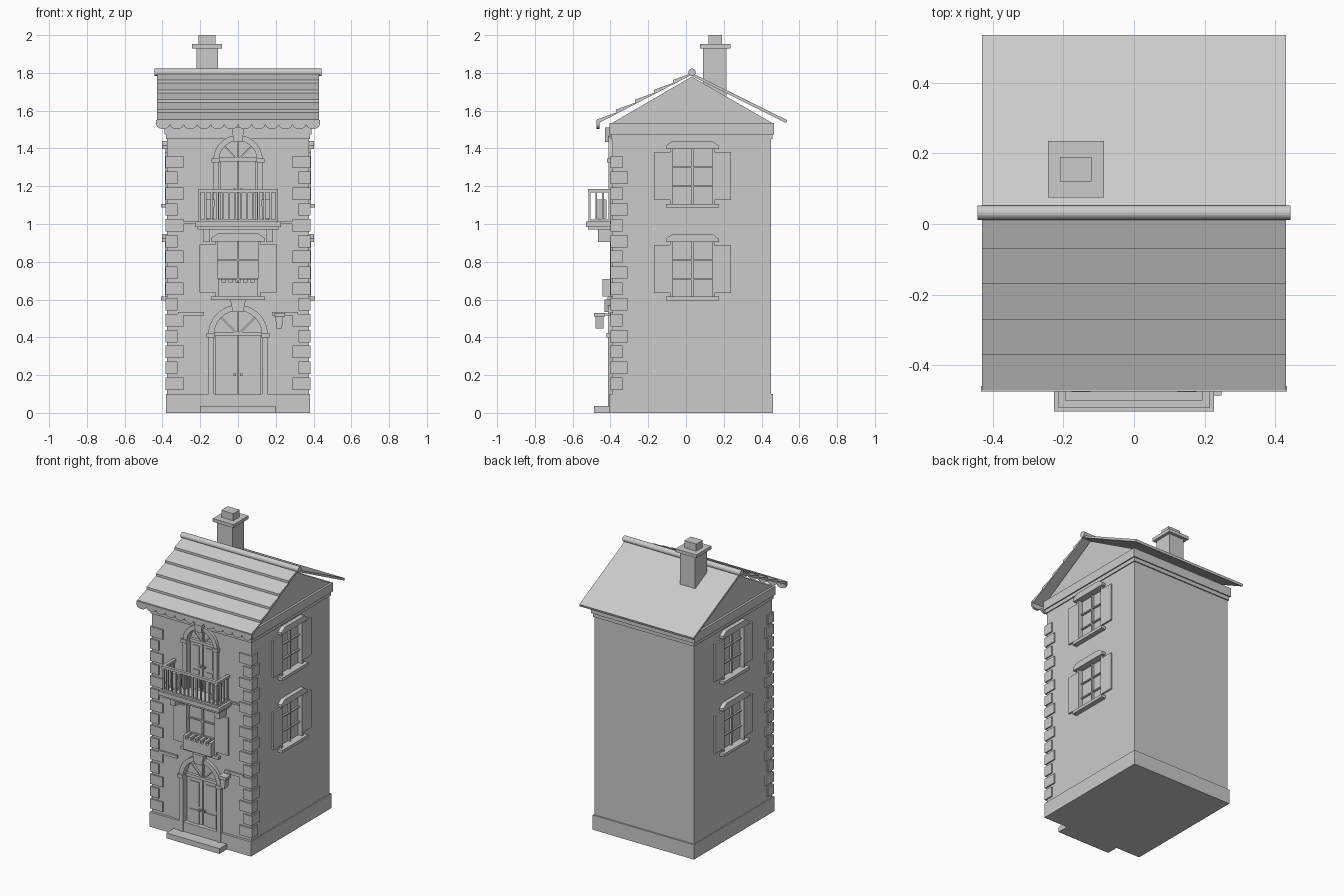
import bpy, bmesh, math
from mathutils import Vector

if "Cube" in bpy.data.objects:
    bpy.data.objects.remove(bpy.data.objects["Cube"])

stone = bpy.data.materials.new("plain grey")
stone.diffuse_color = (0.6, 0.6, 0.6, 1)
stone.use_nodes = True
stone.node_tree.nodes["Principled BSDF"].inputs["Base Color"].default_value = stone.diffuse_color

# Facades map (u, z, outward depth) to world space
def front(u, z, d): return Vector((u, -0.39 - d, z))
def right(u, z, d): return Vector((0.375 + d, u, z))
def left(u, z, d): return Vector((-0.375 - d, u, z))


def prism(name, pts, d0, d1, side=front):
    """Extrude a (u, z) outline between two depths on a facade."""
    bm = bmesh.new()
    a = [bm.verts.new(side(u, z, d0)) for u, z in pts]
    b = [bm.verts.new(side(u, z, d1)) for u, z in pts]
    bm.faces.new(a)
    bm.faces.new(b)
    for i in range(len(pts)):
        j = (i + 1) % len(pts)
        bm.faces.new((a[i], a[j], b[j], b[i]))
    bmesh.ops.recalc_face_normals(bm, faces=bm.faces)
    me = bpy.data.meshes.new(name)
    bm.to_mesh(me)
    bm.free()
    me.materials.append(stone)
    ob = bpy.data.objects.new(name, me)
    bpy.context.collection.objects.link(ob)
    return ob


def slab(name, u0, u1, z0, z1, d0, d1, side=front):
    return prism(name, [(u0, z0), (u1, z0), (u1, z1), (u0, z1)], d0, d1, side)


def box(name, x0, x1, y0, y1, z0, z1):
    return slab(name, x0, x1, z0, z1, y0, y1, lambda u, z, d: Vector((u, d, z)))


def along_x(name, pts, x0, x1):
    return prism(name, pts, x0, x1, lambda u, z, d: Vector((d, u, z)))


def arc(r, zc, a0=0, a1=180, n=20):
    out = []
    for i in range(n + 1):
        t = math.radians(a0 + (a1 - a0) * i / n)
        out.append((r * math.cos(t), zc + r * math.sin(t)))
    return out


def arch(r, z0, zc):
    return [(r, z0)] + arc(r, zc) + [(-r, z0)]


def cut(target, cutter):
    cutter.hide_render = True
    cutter.hide_viewport = True
    cutter.display_type = 'WIRE'
    mod = target.modifiers.new("opening", 'BOOLEAN')
    mod.operation = 'DIFFERENCE'
    mod.solver = 'EXACT'
    mod.object = cutter


# Walls, plinth, cornice and gable
walls = box("walls", -0.375, 0.375, -0.39, 0.45, 0.05, 1.47)
box("plinth", -0.382, 0.382, -0.406, 0.46, 0, 0.1)
box("cornice_lower", -0.382, 0.382, -0.398, 0.458, 1.45, 1.475)
box("cornice_upper", -0.39, 0.39, -0.405, 0.466, 1.475, 1.535)
along_x("gable", [(-0.4, 1.53), (0.465, 1.53), (0.03, 1.78)], -0.375, 0.375)

# Stepped front roof
SL = 0.26 / 0.5
def roof_z(y): return 1.79 + SL * (y - 0.03)
for i in range(5):
    y0 = -0.47 + 0.1 * i
    y1 = y0 + 0.1
    along_x("roof_course", [(y0, roof_z(y0)), (y1 + 0.01, roof_z(y1 + 0.01)),
            (y1 + 0.01, roof_z(y1) + 0.012), (y0, roof_z(y0) + 0.024)], -0.43, 0.43)

# Back roof and ridge roll
along_x("back_roof", [(0.03, 1.785), (0.03, 1.8), (0.535, 1.55), (0.53, 1.535)], -0.43, 0.43)
along_x("ridge_roll", [(0.032 + 0.02 * math.cos(k * math.pi / 8), 1.803 + 0.02 * math.sin(k * math.pi / 8))
                       for k in range(16)], -0.443, 0.443)

# Scalloped eaves board
edge = [(-0.433, 1.55), (0.433, 1.55)]
w = 0.866 / 12
for i in range(12):
    c = 0.433 - w * (i + 0.5)
    for k in range(7):
        t = math.pi * k / 6
        if k < 6 or i == 11:
            edge.append((c + w / 2 * math.cos(t), 1.527 - 0.024 * math.sin(t)))
prism("scalloped_eaves", edge, 0.068, 0.084)

# Chimney
box("chimney_stack", -0.22, -0.105, 0.09, 0.215, 1.62, 1.94)
box("chimney_cap", -0.243, -0.085, 0.075, 0.235, 1.93, 1.952)
box("chimney_pot", -0.21, -0.12, 0.12, 0.19, 1.95, 2.0)

# Corner quoins, alternating long and short
for i in range(15):
    z = 0.155 + 0.0838 * i
    fw, sw = (0.095, 0.055) if i % 2 == 0 else (0.065, 0.08)
    for s in (-1, 1):
        xs = sorted((s * 0.384, s * (0.384 - fw)))
        box("quoin", xs[0], xs[1], -0.4, -0.39 + sw, z - 0.033, z + 0.033)


def window(side, c, z, hw, shutter, depth):
    """Shuttered window with chamfered head and sill; z is the sill underside."""
    top = z + 0.31
    cut(walls, slab("window_cutter", c - hw, c + hw, z + 0.02, top, -0.018, 0.05, side))
    for s in (-1, 1):
        u = sorted((c + s * hw, c + s * (hw - 0.014)))
        slab("window_jamb", u[0], u[1], z + 0.02, top, -0.02, 0.012, side)
        u = sorted((c + s * hw, c + s * (hw + shutter)))
        slab("shutter", u[0], u[1], z + 0.04, top - 0.015, -0.002, 0.011, side)
    slab("window_mullion", c - 0.006, c + 0.006, z + 0.02, top, -0.02, -0.004, side)
    for f in (0.36, 0.69):
        slab("window_bar", c - hw, c + hw, z + 0.31 * f - 0.004, z + 0.31 * f + 0.004, -0.02, -0.006, side)
    e = hw + 0.022
    prism("window_head", [(c - e, top), (c + e, top), (c + e, top + 0.018), (c + e - 0.035, top + 0.042),
                          (c - e + 0.035, top + 0.042), (c - e, top + 0.018)], -0.005, depth, side)
    slab("window_sill", c - e, c + e, z, z + 0.02, -0.005, depth + 0.005, side)


for side in (left, right):
    for z in (0.595, 1.087):
        window(side, 0.034, z, 0.118, 0.086, 0.028)
window(front, 0, 0.597, 0.12, 0.085, 0.02)

# Crenellated flower box
top = [(-0.105, 0.617), (0.105, 0.617)]
for i in range(11):
    h = 0.71 if i % 2 == 0 else 0.69
    u = 0.105 - 0.21 * i / 11
    top += [(u, h), (u - 0.21 / 11, h)]
prism("flower_box", top, -0.01, 0.052)


def doorway(r, R, z0, zc, key, depth):
    """Arched double door with surround, imposts, fanlight and keystone."""
    cut(walls, prism("doorway_cutter", arch(r, z0, zc), -0.025, 0.05))
    prism("door_surround", [(R, z0)] + arc(R, zc) + [(-R, z0), (-r, z0)]
          + arc(r, zc, 180, 0) + [(r, z0)], -0.024, depth)
    for s in (-1, 1):
        u = sorted((s * (r - 0.002), s * (R + 0.009)))
        slab("impost", u[0], u[1], zc - 0.015, zc + 0.008, -0.01, depth + 0.008)
        u = sorted((s * 0.003, s * (r - 0.006)))
        slab("door_leaf", u[0], u[1], z0, zc, -0.03, -0.014)
        u = sorted((s * 0.025, s * (r - 0.025)))
        for a, b in ((0.06, 0.42), (0.5, 0.92)):
            slab("door_panel", u[0], u[1], z0 + (zc - z0) * a, z0 + (zc - z0) * b, -0.02, -0.008)
        slab("door_knob", s * 0.017 - 0.006, s * 0.017 + 0.006, z0 + 0.165, z0 + 0.178, -0.02, 0.002)
    slab("transom", -r, r, zc - 0.008, zc + 0.012, -0.03, -0.006)
    for a in (45, 90, 135):
        t = math.radians(a)
        dx, dz = math.cos(t), math.sin(t)
        n = (-dz * 0.004, dx * 0.004)
        prism("fanlight_bar", [(n[0], zc + n[1]), (-n[0], zc - n[1]),
              (r * dx - n[0], zc + r * dz - n[1]), (r * dx + n[0], zc + r * dz + n[1])], -0.028, -0.01)
    k0, k1, kw = key
    prism("keystone", [(-kw * 0.65, k0), (kw * 0.65, k0), (kw, k1), (-kw, k1)], -0.01, depth + 0.02)


doorway(0.126, 0.157, 0.03, 0.415, (0.535, 0.6, 0.042), 0.022)
doorway(0.1, 0.13, 1.01, 1.34, (1.435, 1.51, 0.034), 0.02)
box("door_step", -0.2, 0.2, -0.486, -0.38, 0, 0.036)

# Wall ledges
for s in (-1, 1):
    u = sorted((s * 0.18, s * 0.318))
    slab("low_ledge", u[0], u[1], 0.515, 0.535, -0.01, 0.012)
    u = sorted((s * 0.2, s * 0.29))
    slab("high_ledge", u[0], u[1], 1.0, 1.012, -0.01, 0.012)

# Hanging lantern
prism("lantern", [(0.205, 0.447), (0.232, 0.447), (0.24, 0.51), (0.197, 0.51)], 0.047, 0.088)
slab("lantern_cap", 0.19, 0.248, 0.51, 0.53, 0.04, 0.096)
slab("lantern_arm", 0.213, 0.225, 0.515, 0.525, -0.01, 0.05)

# Balcony floor, brackets and planters
slab("balcony_floor", -0.227, 0.227, 0.985, 1.012, -0.01, 0.14)
slab("balcony_trim", -0.215, 0.215, 0.97, 0.985, -0.01, 0.128)
for s in (-1, 1):
    slab("balcony_bracket", s * 0.167 - 0.019, s * 0.167 + 0.019, 0.905, 0.972, -0.01, 0.075)
    prism("planter", [(s * 0.15 - 0.02, 1.03), (s * 0.15 + 0.02, 1.03),
                      (s * 0.15 + 0.027, 1.13), (s * 0.15 - 0.027, 1.13)], 0.03, 0.085)
    slab("planter_foot", s * 0.15 - 0.014, s * 0.15 + 0.014, 1.01, 1.03, 0.044, 0.072)

# Balcony railing
for name, z0, z1, g in (("hand_rail", 1.168, 1.185, 0.01), ("base_rail", 1.012, 1.024, 0.007)):
    slab(name, -0.203 - g, 0.203 + g, z0, z1, 0.12 - g, 0.12 + g)
    for s in (-1, 1):
        slab(name, s * 0.203 - g, s * 0.203 + g, z0, z1, -0.005, 0.12 - g)
spots = [(-0.203 + 0.406 * i / 13, 0.12) for i in range(14)]
spots += [(s * 0.203, d) for s in (-1, 1) for d in (0.015, 0.05, 0.085)]
for u, d in spots:
    slab("baluster", u - 0.005, u + 0.005, 1.02, 1.17, d - 0.005, d + 0.005)
